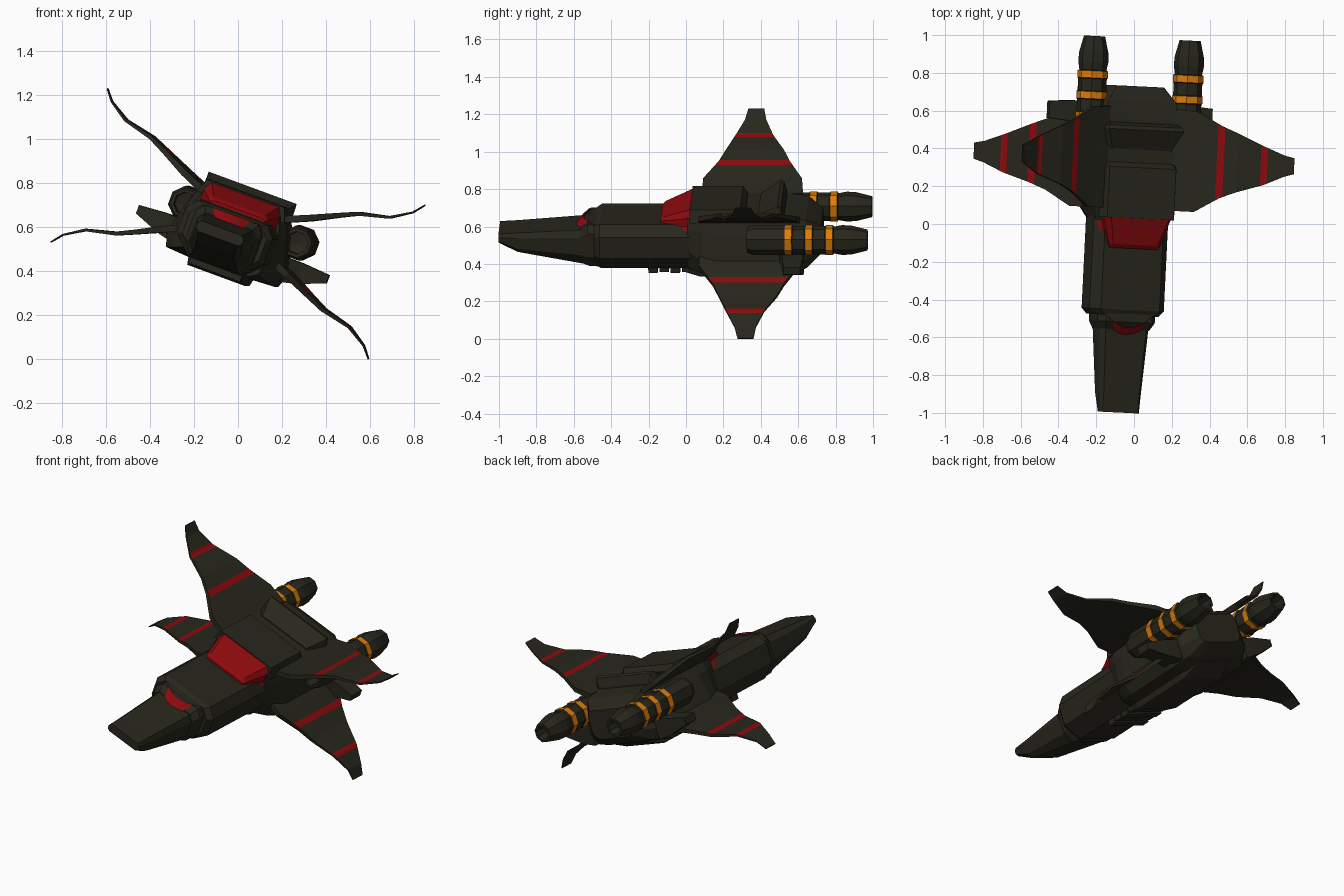
import bpy, bmesh, math
from mathutils import Matrix

if "Cube" in bpy.data.objects:
    bpy.data.objects.remove(bpy.data.objects["Cube"])

# Flat colours
def mat(name, rgb):
    m = bpy.data.materials.new(name)
    m.diffuse_color = (*rgb, 1)
    m.use_nodes = True
    m.node_tree.nodes["Principled BSDF"].inputs["Base Color"].default_value = m.diffuse_color
    return m

HULL = mat("dark olive", (0.021, 0.020, 0.012))
RED = mat("deep red", (0.26, 0.003, 0.004))
ORANGE = mat("orange", (0.72, 0.2, 0.003))
MATS = [HULL, RED, ORANGE]

# The ship is banked and slightly yawed in its frame
POSE = (Matrix.Translation((-0.017, 0, 0.615))
        @ Matrix.Rotation(math.radians(-2.8), 4, 'Z')
        @ Matrix.Rotation(math.radians(20.2), 4, 'Y'))


def skin(name, rings, rule=None, colour=0):
    """Skin a list of closed rings; rule(span, side) gives a material index."""
    bm = bmesh.new()
    vs = [[bm.verts.new(p) for p in r] for r in rings]
    n = len(rings[0])
    for i in range(len(rings) - 1):
        for j in range(n):
            k = (j + 1) % n
            f = bm.faces.new((vs[i][j], vs[i][k], vs[i + 1][k], vs[i + 1][j]))
            f.material_index = rule(i, j) if rule else colour
    for r in (vs[0], vs[-1]):
        bm.faces.new(r).material_index = colour
    bmesh.ops.recalc_face_normals(bm, faces=bm.faces)
    me = bpy.data.meshes.new(name)
    bm.to_mesh(me)
    bm.free()
    for m in MATS:
        me.materials.append(m)
    ob = bpy.data.objects.new(name, me)
    bpy.context.collection.objects.link(ob)
    ob.matrix_world = POSE
    return ob


def loft(name, stations, colour=0):
    """Loft mirrored half profiles [(x, z) top to bottom] along y."""
    rings = []
    for y, half in stations:
        full = half + [(-x, z) for x, z in reversed(half)]
        rings.append([(x, y, z) for x, z in full])
    return skin(name, rings, colour=colour)


def octagon(a, b, c, z0, z1, z2, z3):
    return [(a, z0), (b, z1), (b, z2), (c, z3)]


# Nose and neck
loft("nose", [
    (-1.0, octagon(.10, .112, .095, -.022, -.04, -.06, -.072)),
    (-.90, octagon(.10, .118, .09, -.016, -.04, -.10, -.127)),
    (-.54, octagon(.115, .14, .11, .008, -.03, -.13, -.188))])
loft("neck", [
    (-.56, octagon(.115, .14, .11, .012, -.02, -.13, -.18)),
    (-.52, octagon(.13, .162, .12, .043, 0, -.13, -.195)),
    (-.45, octagon(.13, .165, .12, .045, 0, -.13, -.2))])

# Curved visor band at the neck
band = []
for k in range(7):
    x = -.125 + k * .25 / 6
    y = -.588 + .058 * (x / .125) ** 2
    band.append([(x, y, .004), (x, y + .04, .045), (x, y + .04, -.02), (x, y, -.02)])
skin("front_visor", band, colour=1)

# Middle fuselage
loft("middle_fuselage", [
    (-.485, octagon(.14, .185, .115, .04, -.01, -.11, -.19)),
    (-.455, octagon(.165, .21, .125, .055, 0, -.12, -.205)),
    (.06, octagon(.165, .21, .125, .055, 0, -.12, -.205))])
for i in range(4):
    y = -.2 + i * .06
    half = [(.125, -.19), (.125, -.236 + .006 * (i % 2))]
    loft("belly_rib", [(y, half), (y + .05, half)])

# Canopy
loft("canopy", [
    (-.13, octagon(.115, .135, .165, .068, .06, .05, .025)),
    (-.11, octagon(.125, .145, .18, .085, .07, .045, .02)),
    (.04, octagon(.165, .19, .205, .143, .10, .05, .01))], 1)

# Rear hull
wide = [(.21, .105), (.24, .03), (.285, -.143), (.262, -.209), (.15, -.215)]
loft("rear_hull", [
    (.015, [(.18, .10), (.20, .04), (.205, -.08), (.18, -.18), (.14, -.205)]),
    (.10, [(.21, .105), (.23, .035), (.255, -.125), (.235, -.2), (.15, -.215)]),
    (.18, wide), (.55, wide),
    (.65, [(.19, .09), (.22, 0), (.24, -.12), (.20, -.18), (.13, -.19)]),
    (.73, [(.13, .04), (.15, 0), (.15, -.09), (.13, -.12), (.10, -.13)])])
loft("keel", [
    (0, [(.13, -.19), (.12, -.232)]),
    (.08, [(.15, -.2), (.14, -.25)]),
    (.5, [(.15, -.2), (.14, -.25)]),
    (.62, [(.12, -.17), (.11, -.20)])])
loft("upper_deck", [
    (.03, [(.188, .146), (.213, .08)]),
    (.30, [(.188, .146), (.213, .08)]),
    (.325, [(.175, .112), (.205, .08)])])
loft("rear_scoop", [
    (.395, [(.165, .112), (.20, .08)]),
    (.50, [(.213, .173), (.215, .08)]),
    (.52, [(.205, .165), (.215, .08)]),
    (.535, [(.19, .115), (.21, .08)])])

# Wings: (x, z, leading y, trailing y, half thickness)
OUTLINE = [
    (.19, .09, .08, .62, .016), (.30, .137, .08, .61, .015),
    (.42, .195, .16, .54, .011), (.50, .232, .195, .505, .009),
    (.638, .265, .24, .443, .006), (.728, .322, .288, .402, .004),
    (.768, .371, .305, .39, .003)]


def station(x):
    for p, q in zip(OUTLINE, OUTLINE[1:]):
        if p[0] <= x <= q[0]:
            t = (x - p[0]) / (q[0] - p[0])
            return tuple(a + (b - a) * t for a, b in zip(p, q))


INNER = {("upper", "right"): .40, ("upper", "left"): .392,
         ("lower", "right"): .378, ("lower", "left"): .475}
for sx, side in ((1, "right"), (-1, "left")):
    for sz, level in ((1, "upper"), (-1, "lower")):
        s = INNER[level, side]
        marks = [(s, s + .034), (.62, .652)]
        cuts = sorted({o[0] for o in OUTLINE} | {m for pair in marks for m in pair})
        rings = []
        for x, z, a, b, t in map(station, cuts):
            # thickness is measured across the sloping wing
            ring = [(a, t), (b, t), (b, -t), (a, -t)]
            rings.append([(sx * (x - .4 * d), y, sz * (z + .9 * d)) for y, d in ring])
        top = 0 if sz > 0 else 2   # stripes are on the upper faces only

        def rule(i, j):
            mid = (cuts[i] + cuts[i + 1]) / 2
            return int(j == top and any(p < mid < q for p, q in marks))
        skin(f"{level}_{side}_wing", rings, rule)

# Engines: (y, radius, colour of the span that follows)
ENGINE = [
    (.43, .002, 0), (.42, .05, 0), (.34, .052, 0), (.34, .068, 0), (.37, .079, 0),
    (.535, .079, 0), (.543, .081, 2), (.58, .081, 0), (.585, .076, 0),
    (.648, .076, 0), (.653, .081, 2), (.69, .081, 0), (.695, .076, 0),
    (.758, .076, 0), (.763, .081, 2), (.80, .081, 0), (.805, .072, 0),
    (.85, .08, 0), (.90, .077, 0), (.985, .056, 0), (.985, .044, 0),
    (.92, .036, 0), (.92, .002, 0)]
for sx, side, ex, ez in ((1, "right", .28, .01), (-1, "left", -.257, .003)):
    rings = [[(ex + r * math.cos((k + .5) * math.pi / 4), y,
               ez + r * math.sin((k + .5) * math.pi / 4)) for k in range(8)]
             for y, r, c in ENGINE]
    skin(side + "_engine", rings, lambda i, j: ENGINE[i][2])
    # Small stabiliser fin below each engine
    fin = []
    for x, y0, y1, z0, z1 in ((.24, .50, .64, -.19, -.07), (.33, .53, .64, -.17, -.07),
                              (.46, .54, .63, -.12, -.08)):
        fin.append([(sx * x, y0, z0), (sx * x, y1, z0), (sx * x, y1, z1), (sx * x, y0, z1)])
    skin(side + "_fin", fin)
